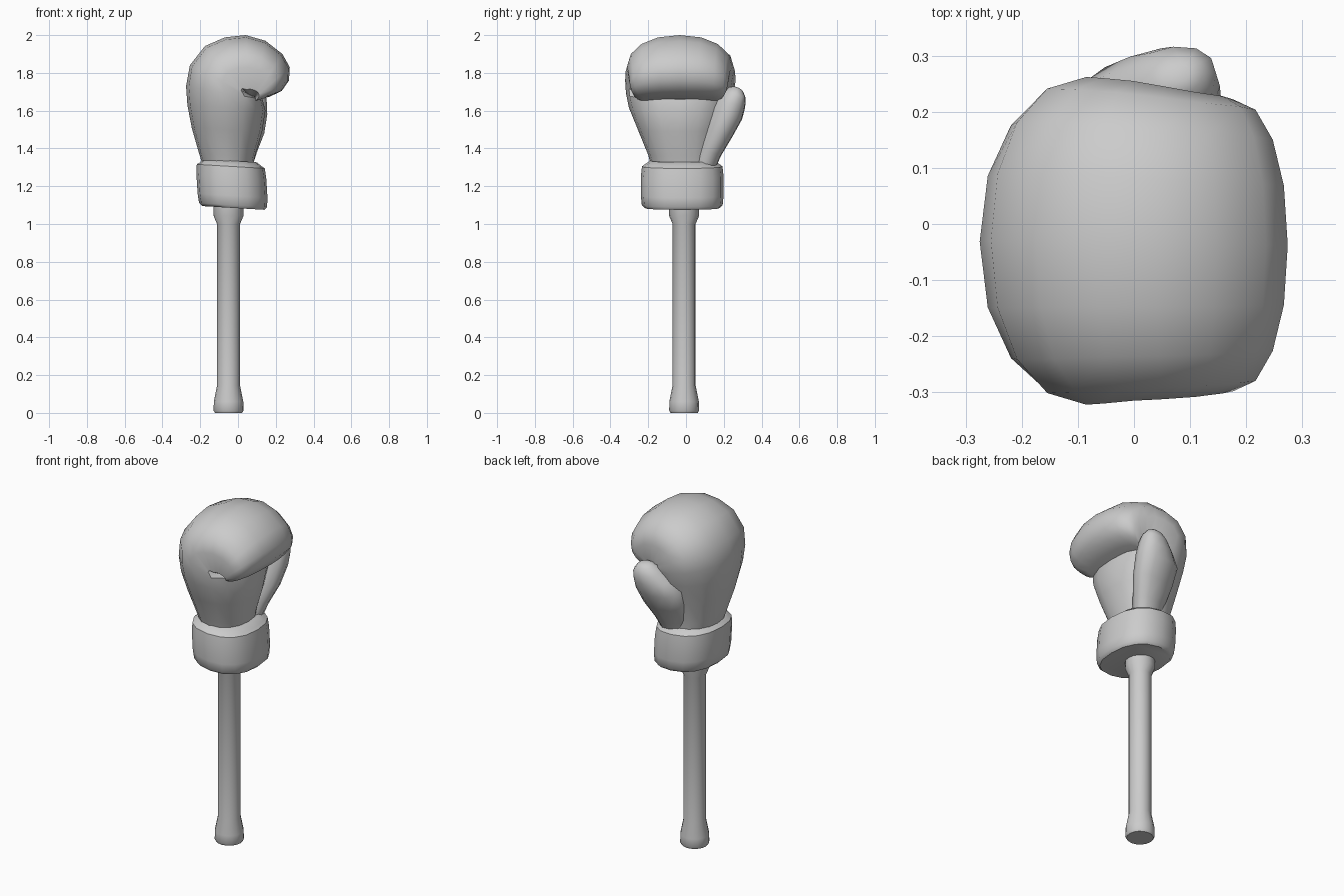
import bpy, bmesh, math
from mathutils import Vector


def ring(c, a, b, n=2.5, count=16, n_in=None):
    """Superellipse ring round c; n_in is the exponent on the -a half."""
    pts = []
    for i in range(count):
        t = 2 * math.pi * i / count
        u, v = round(math.cos(t), 6), round(math.sin(t), 6)
        e = 2 / (n if u > 0 or n_in is None else n_in)
        pts.append(Vector(c)
                   + Vector(a) * math.copysign(abs(u) ** e, u)
                   + Vector(b) * math.copysign(abs(v) ** (2 / n), v))
    return pts


def loft(name, rings, angle=32):
    """Skin a stack of rings and cap both ends."""
    bm = bmesh.new()
    loops = [[bm.verts.new(p) for p in r] for r in rings]
    for lo, hi in zip(loops, loops[1:]):
        for i in range(len(lo)):
            j = (i + 1) % len(lo)
            bm.faces.new((lo[i], lo[j], hi[j], hi[i]))
    bm.faces.new(loops[0][::-1])
    bm.faces.new(loops[-1])
    bmesh.ops.recalc_face_normals(bm, faces=bm.faces)
    mesh = bpy.data.meshes.new(name)
    bm.to_mesh(mesh)
    bm.free()
    obj = bpy.data.objects.new(name, mesh)
    bpy.context.collection.objects.link(obj)
    bpy.ops.object.select_all(action='DESELECT')
    obj.select_set(True)
    bpy.context.view_layer.objects.active = obj
    bpy.ops.object.shade_smooth_by_angle(angle=math.radians(angle))
    return obj


# Handle: straight shaft with flared ends
profile = [(0.072, 0), (0.079, 0.012), (0.078, 0.06), (0.061, 0.145),
           (0.061, 1.0), (0.08, 1.045), (0.08, 1.12)]
loft("handle", [ring((-0.05, -0.01, z), (r, 0, 0), (0, r, 0), 2)
                for r, z in profile])

# Cuff: padded band, slightly tilted
cuff = [(0.165, 0.20, 1.085), (0.18, 0.214, 1.10), (0.185, 0.219, 1.15),
        (0.185, 0.219, 1.25), (0.18, 0.213, 1.305), (0.165, 0.20, 1.315),
        (0.14, 0.17, 1.335)]
loft("cuff", [ring((-0.032 - 0.06 * (z - 1.2), -0.02, z),
                   (-rx, 0, 0.06 * rx), (0, ry, 0), 2.35)
              for rx, ry, z in cuff], 45)

# Fist: sections climb the hand, then fan round the crease to the fingertips
# each row: outer x, z, inner x, z, y low, y high
fist = [(-0.18, 1.29, 0.075, 1.29, -0.18, 0.15),
        (-0.205, 1.37, 0.09, 1.36, -0.20, 0.155),
        (-0.245, 1.51, 0.128, 1.49, -0.255, 0.19),
        (-0.268, 1.63, 0.145, 1.60, -0.302, 0.23),
        (-0.275, 1.73, 0.13, 1.66, -0.318, 0.255),
        (-0.255, 1.84, 0.085, 1.675, -0.322, 0.262),
        (-0.175, 1.942, 0.065, 1.67, -0.32, 0.26),
        (-0.07, 1.988, 0.065, 1.66, -0.315, 0.255),
        (0.04, 2.0, 0.07, 1.66, -0.312, 0.245),
        (0.145, 1.97, 0.075, 1.66, -0.308, 0.235),
        (0.235, 1.90, 0.08, 1.66, -0.302, 0.228),
        (0.274, 1.83, 0.08, 1.66, -0.298, 0.222),
        (0.270, 1.76, 0.08, 1.655, -0.29, 0.215),
        (0.232, 1.705, 0.075, 1.65, -0.27, 0.20),
        (0.17, 1.675, 0.07, 1.645, -0.235, 0.16)]
rings = []
for k, (ox, oz, ix, iz, y0, y1) in enumerate(fist):
    c = ((ox + ix) / 2, (y0 + y1) / 2, (oz + iz) / 2)
    n_in = 2.3 if k < 4 else min(2.3 + (k - 3) * 0.7, 5)
    rings.append(ring(c, ((ox - ix) / 2, 0, (oz - iz) / 2),
                      (0, (y1 - y0) / 2, 0), 2.15, 16, n_in))
loft("fist", rings, 40)

# Thumb: broad where it joins the palm, leaning out to a rounded tip
thumb = [(-0.01, 0.09, 1.30, 0.085, 0.06), (0.0, 0.12, 1.38, 0.10, 0.065),
         (0.012, 0.168, 1.48, 0.127, 0.075), (0.02, 0.212, 1.58, 0.135, 0.085),
         (0.048, 0.236, 1.64, 0.105, 0.077), (0.07, 0.258, 1.685, 0.077, 0.058),
         (0.078, 0.266, 1.715, 0.045, 0.035), (0.08, 0.268, 1.724, 0.02, 0.015)]
loft("thumb", [ring((x, y, z), (rx, 0.1 * rx, 0), (0, ry, -0.3 * ry), 2.2, 12)
               for x, y, z, rx, ry in thumb], 40)
